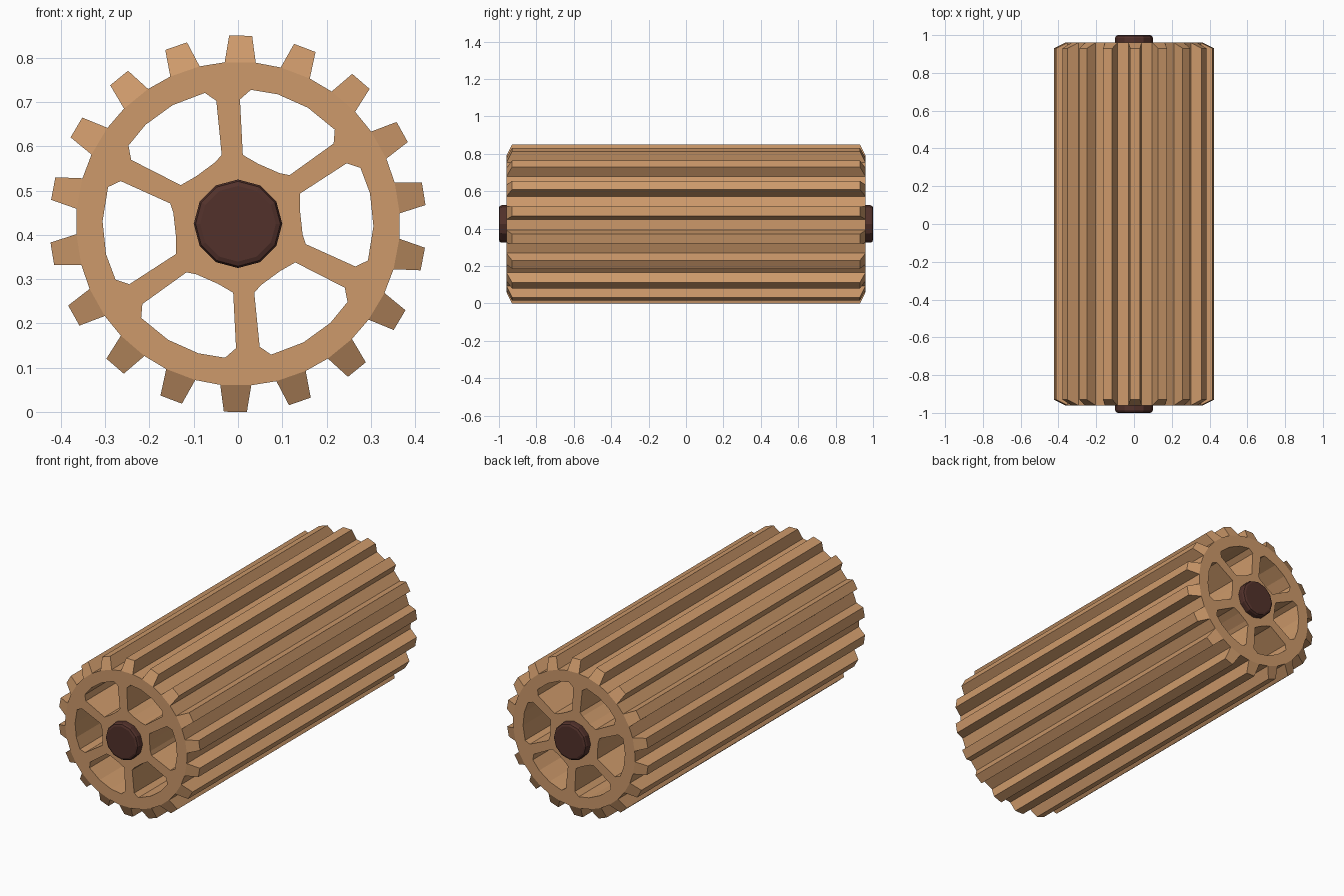
import bpy, bmesh
from math import radians, cos, sin, pi

if "Cube" in bpy.data.objects:
    bpy.data.objects.remove(bpy.data.objects["Cube"])

CZ = 0.425                    # axis height
TEETH, TILT = 18, -0.8        # tooth count, small twist in degrees
ROOT_R, TIP_R = 0.366, 0.4257
END_Y, TIP_Y = 0.96, 0.93     # tooth ends slope back from rim to tip


def material(name, rgb):
    m = bpy.data.materials.new(name)
    m.diffuse_color = (*rgb, 1)
    m.use_nodes = True
    m.node_tree.nodes["Principled BSDF"].inputs["Base Color"].default_value = m.diffuse_color
    return m


def finish(bm, name, mat):
    bmesh.ops.recalc_face_normals(bm, faces=bm.faces[:])
    me = bpy.data.meshes.new(name)
    bm.to_mesh(me)
    bm.free()
    me.materials.append(mat)
    ob = bpy.data.objects.new(name, me)
    bpy.context.collection.objects.link(ob)
    return ob


def polar(r, deg, y):
    a = radians(deg)
    return (r * cos(a), y, CZ + r * sin(a))


wood = material("tan wood", (0.61, 0.32, 0.145))
dark = material("dark brown", (0.085, 0.031, 0.024))

# One window between spokes, as (radius, angle); repeated six times
WINDOW = [(.281, 89.1), (.304, 84.5), (.306, 73), (.306, 58.9), (.305, 44.2),
          (.282, 40), (.160, 43.3), (.148, 50.5), (.143, 71.6), (.156, 86)]

bm = bmesh.new()
rims, windows = [], []
for y in (-END_Y, END_Y):
    # End outline: two points per tooth base
    rim = [bm.verts.new(polar(ROOT_R, 90 + TILT + 20 * i + d, y))
           for i in range(TEETH) for d in (-5.5, 5.5)]
    holes = [[bm.verts.new(polar(r, a + 60 * k, y)) for r, a in WINDOW]
             for k in range(6)]
    # End plate with the windows left open
    edges = [bm.edges.new((lp[i - 1], lp[i])) for lp in [rim] + holes
             for i in range(len(lp))]
    bmesh.ops.triangle_fill(bm, edges=edges, use_beauty=True,
                            normal=(0, 1, 0))
    rims.append(rim)
    windows.append(holes)

# Window walls running the whole length
for a, b in zip(*windows):
    for i in range(len(a)):
        bm.faces.new((a[i - 1], a[i], b[i], b[i - 1]))

# Teeth and the grooves between them
f, b = rims
for i in range(TEETH):
    tips = [[bm.verts.new(polar(TIP_R, 90 + TILT + 20 * i + d, y))
             for d in (-3.5, 3.5)] for y in (-TIP_Y, TIP_Y)]
    (t0, t1), (u0, u1) = tips
    p, q, n = 2 * i, 2 * i + 1, (2 * i + 2) % (2 * TEETH)
    for face in ((f[p], f[q], t1, t0), (b[p], b[q], u1, u0),
                 (t0, t1, u1, u0), (f[p], t0, u0, b[p]),
                 (f[q], t1, u1, b[q]), (f[q], f[n], b[n], b[q])):
        bm.faces.new(face)
# Merge the coplanar triangles of the end plates
bmesh.ops.recalc_face_normals(bm, faces=bm.faces[:])
finish(bm, "long_gear", wood)

# Axle with rounded ends
bm = bmesh.new()
bmesh.ops.create_cone(bm, cap_ends=True, segments=12, radius1=0.1,
                      radius2=0.1, depth=2)
for v in bm.verts:
    x, y, z = v.co
    v.co = (x, z, CZ + y)
axle = finish(bm, "axle", dark)
bev = axle.modifiers.new("end rounding", 'BEVEL')
bev.width = 0.014
bev.segments = 2
bev.limit_method = 'ANGLE'
bev.angle_limit = radians(60)
